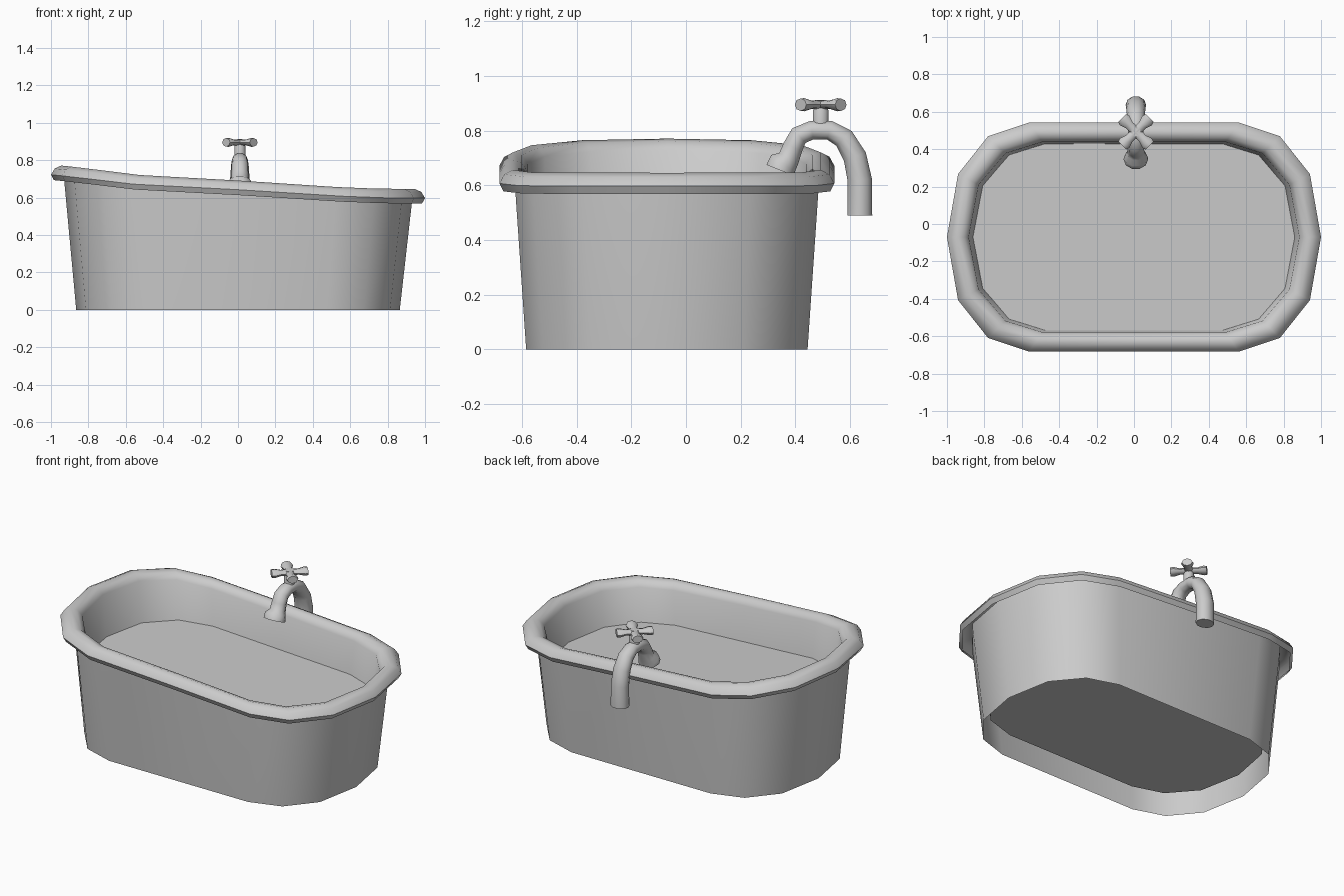
import bpy, bmesh
from math import sin, cos, pi, radians
from mathutils import Vector, Matrix

if "Cube" in bpy.data.objects:
    bpy.data.objects.remove(bpy.data.objects["Cube"])

CY = -0.07   # centre of the tub in y


def finish(name, bm, angle=50):
    bmesh.ops.recalc_face_normals(bm, faces=bm.faces)
    me = bpy.data.meshes.new(name)
    bm.to_mesh(me)
    bm.free()
    ob = bpy.data.objects.new(name, me)
    bpy.context.collection.objects.link(ob)
    bpy.ops.object.select_all(action='DESELECT')
    ob.select_set(True)
    bpy.context.view_layer.objects.active = ob
    bpy.ops.object.shade_smooth_by_angle(angle=radians(angle))
    return ob


def bridge(bm, rings):
    n = len(rings[0])
    for r, s in zip(rings, rings[1:]):
        for i in range(n):
            j = (i + 1) % n
            bm.faces.new((r[i], r[j], s[j], s[i]))


def lip(t):
    """Height of the rim's lower lip along the tub (t = -1..1)."""
    pts = [(-1, .70), (-.9, .69), (-.52, .645), (0, .62), (.56, .585), (.8, .576), (1, .575)]
    for (a, za), (b, zb) in zip(pts, pts[1:]):
        if t <= b:
            return za + (zb - za) * (max(t, a) - a) / (b - a)
    return pts[-1][1]


def outline(a, b, c):
    """Rounded tub outline: half length a, half width b, straight half length c."""
    right = [(c + (a - c) * x, b * y) for x, y in
             [(0, -1), (.5, -.88), (.865, -.55), (1, 0), (.865, .55), (.5, .88), (0, 1)]]
    return right + [(0, b)] + [(-x, -y) for x, y in right] + [(0, -b)]


def ring(bm, a, b, c, dz=None, z=0, slope=0):
    # rings either follow the curved rim (dz) or lie in a plane (z, slope)
    return [bm.verts.new((x, y + CY, z + slope * x if dz is None else lip(x / a) + dz))
            for x, y in outline(a, b, c)]


# Outer wall, open underneath
bm = bmesh.new()
bridge(bm, [ring(bm, .865, .515, .48),
            ring(bm, .93, .555, .52, dz=.0),
            ring(bm, .932, .557, .52, dz=.04)])
finish("outer_wall", bm)

# Rolled rim running into the inner basin
bm = bmesh.new()
rim = [(.016, -.007), (0, .022), (.02, .055), (.055, .071), (.09, .062), (.116, .03)]
rings = [ring(bm, 1 - d, .613 - d * .9, .56 - d * .6, dz=h) for d, h in rim]
rings.append(ring(bm, .83, .485, .45, z=.125))
bridge(bm, rings)
bm.faces.new(rings[-1])
finish("rim_and_basin", bm)

# Flat water surface inside the basin
bm = bmesh.new()
bm.faces.new(ring(bm, .866, .503, .48, z=.43, slope=-.05))
finish("water", bm)


def tube(name, path, x=.01, sides=10, wide=1.2):
    """Round tube along (y, z, radius) points in the plane of the tap."""
    bm = bmesh.new()
    rings = []
    for i, (y, z, r) in enumerate(path):
        p, q = path[max(i - 1, 0)], path[min(i + 1, len(path) - 1)]
        t = Vector((0, q[0] - p[0], q[1] - p[1])).normalized()
        n = Vector((0, -t.z, t.y))
        rings.append([bm.verts.new(Vector((x, y, z)) + r * (Vector((wide, 0, 0)) * cos(k * 2 * pi / sides)
                      + n * sin(k * 2 * pi / sides))) for k in range(sides)])
    bridge(bm, rings)
    bm.faces.new(rings[0])
    bm.faces.new(rings[-1])
    return finish(name, bm)


# Tap: curved pipe with flared mouth, and stem
tube("tap_pipe", [(.345, .655, .057), (.355, .68, .056), (.376, .698, .042), (.391, .74, .039),
                  (.413, .782, .038), (.46, .802, .036), (.525, .802, .037), (.578, .772, .041),
                  (.618, .705, .045), (.636, .62, .047), (.636, .49, .048)], wide=1.15)
tube("tap_stem", [(.493, .81, .03), (.493, .872, .03), (.493, .884, .026), (.493, .91, .026)], wide=1)

# Cross handle with four flared arms
bm = bmesh.new()
for k in range(4):
    m = (Matrix.Translation((.01, .493, .895)) @ Matrix.Rotation(radians(45 + 90 * k), 4, 'Z'))
    rings = [[bm.verts.new(m @ Vector((d, w * cos(s * pi / 4), h * sin(s * pi / 4)))) for s in range(8)]
             for d, w, h in [(0, .026, .017), (.05, .024, .016), (.085, .036, .024), (.104, .03, .023)]]
    bridge(bm, rings)
    bm.faces.new(rings[-1])
finish("tap_handle", bm)
